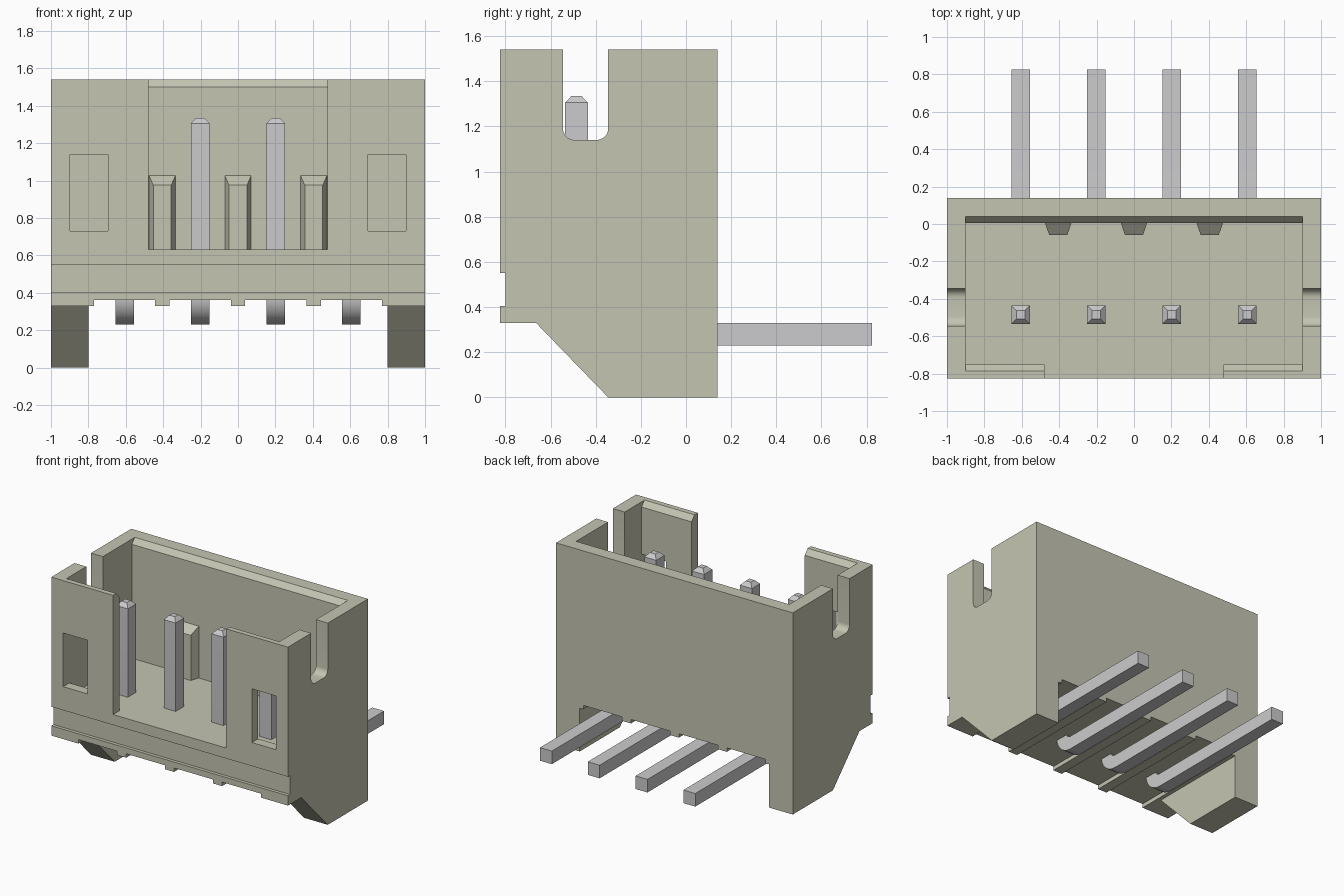
import bpy, bmesh, math
from mathutils import Vector

if "Cube" in bpy.data.objects:
    bpy.data.objects.remove(bpy.data.objects["Cube"], do_unlink=True)


def make_material(name, rgb):
    mat = bpy.data.materials.new(name)
    mat.use_nodes = True
    mat.diffuse_color = (*rgb, 1)
    mat.node_tree.nodes["Principled BSDF"].inputs["Base Color"].default_value = (*rgb, 1)
    return mat


PLASTIC = make_material("ivory plastic", (0.56, 0.56, 0.45))
METAL = make_material("pale grey metal", (0.60, 0.60, 0.61))


def finish(name, bm, mat):
    bmesh.ops.recalc_face_normals(bm, faces=bm.faces)
    mesh = bpy.data.meshes.new(name)
    bm.to_mesh(mesh)
    bm.free()
    mesh.materials.append(mat)
    obj = bpy.data.objects.new(name, mesh)
    bpy.context.collection.objects.link(obj)
    return obj


def prism(name, profile, axis, lo, hi, mat=PLASTIC):
    """Extrude a 2D profile along x, y or z; the profile uses the other two axes in order."""
    place = {"x": lambda p: (lo, p[0], p[1]),
             "y": lambda p: (p[0], lo, p[1]),
             "z": lambda p: (p[0], p[1], lo)}[axis]
    step = Vector([(hi - lo) * (axis == a) for a in "xyz"])
    bm = bmesh.new()
    face = bm.faces.new([bm.verts.new(place(p)) for p in profile])
    new = bmesh.ops.extrude_face_region(bm, geom=[face])["geom"]
    bmesh.ops.translate(bm, vec=step, verts=[v for v in new if isinstance(v, bmesh.types.BMVert)])
    return finish(name, bm, mat)


def rect(a0, b0, a1, b1):
    return [(a0, b0), (a1, b0), (a1, b1), (a0, b1)]


def cut(target, cutter):
    mod = target.modifiers.new("cut", "BOOLEAN")
    mod.operation, mod.solver, mod.object = "DIFFERENCE", "EXACT", cutter
    deps = bpy.context.evaluated_depsgraph_get()
    mesh = bpy.data.meshes.new_from_object(target.evaluated_get(deps))
    target.modifiers.clear()
    target.data = mesh
    bpy.data.objects.remove(cutter, do_unlink=True)


def smooth(obj):
    bpy.ops.object.select_all(action="DESELECT")
    obj.select_set(True)
    bpy.context.view_layer.objects.active = obj
    bpy.ops.object.shade_smooth_by_angle(angle=math.radians(30))


FRONT, BACK, TOP, FLOOR = -0.825, 0.14, 1.54, 0.63

# Housing: side profile with front groove and sloped feet
housing = prism("housing", [
    (FRONT, TOP), (FRONT, 0.55), (-0.80, 0.55), (-0.80, 0.405), (FRONT, 0.405),
    (FRONT, 0.33), (-0.665, 0.33), (-0.345, 0), (BACK, 0), (BACK, TOP)], "x", -1, 1)

# Cavity with chamfered front and back lips
cut(housing, prism("cavity", [
    (-0.75, FLOOR), (0.005, FLOOR), (0.005, 1.5), (0.04, TOP), (0.04, 1.7),
    (-0.785, 1.7), (-0.785, TOP), (-0.75, 1.5)], "x", -0.9, 0.9))

# Wide front opening
cut(housing, prism("opening", rect(-0.478, FLOOR, 0.478, 1.7), "y", -1, -0.6))

# Front windows
for s in (-1, 1):
    cut(housing, prism("window", rect(s * 0.695, 0.73, s * 0.8995, 1.14), "y", -1, -0.6))

# Round-bottomed slot through both side walls
r, y0, y1, zb = 0.05, -0.545, -0.345, 1.14
corner = [math.pi / 2 * i / 8 for i in range(9)]
slot = [(y0, 1.7)]
slot += [(y0 + r - r * math.cos(a), zb + r - r * math.sin(a)) for a in corner]
slot += [(y1 - r + r * math.sin(a), zb + r - r * math.cos(a)) for a in corner]
slot += [(y1, 1.7)]
cut(housing, prism("slot", slot, "x", -1.2, 1.2))

# Space between the feet, leaving standoff ribs on the underside
under = [(-0.8, -0.2), (-0.8, 0.33), (-0.77, 0.33), (-0.77, 0.36)]
for c in (-0.405, 0, 0.405):
    under += [(c - 0.038, 0.36), (c - 0.038, 0.33), (c + 0.038, 0.33), (c + 0.038, 0.36)]
under += [(-x, z) for x, z in reversed(under[:4])]
cut(housing, prism("underside", under, "y", -1, 0.4))
smooth(housing)

# Tapered key ribs on the inner back wall, with sloped tops
for i, c in enumerate((-0.405, 0, 0.405)):
    rib = prism(f"key_rib_{i + 1}", [
        (c - 0.072, 0.01), (c - 0.048, -0.06), (c + 0.048, -0.06), (c + 0.072, 0.01)],
        "z", FLOOR - 0.01, 1.03)
    for v in rib.data.vertices:
        if v.co.z > 1 and v.co.y < 0:
            v.co.z = 0.975


# Bent square pins with tapered tips, swept as rings (y, z, angle, half width)
def pin(name, x, half=0.05, bend=0.1):
    py, pz = -0.485, 0.28
    cy, cz = py + bend, pz + bend
    rings = [(py, 1.335, 0, 0.022), (py, 1.305, 0, half)]
    for i in range(11):
        a = math.pi / 2 * i / 10
        rings.append((cy - bend * math.cos(a), cz - bend * math.sin(a), a, half))
    rings.append((0.825, pz, math.pi / 2, half))
    bm = bmesh.new()
    loops = []
    for y, z, a, h in rings:
        n = Vector((0, math.cos(a), math.sin(a)))
        loops.append([bm.verts.new(Vector((x + sx * h, y, z)) + n * sn * h)
                      for sx, sn in ((-1, -1), (1, -1), (1, 1), (-1, 1))])
    for l0, l1 in zip(loops, loops[1:]):
        for k in range(4):
            j = (k + 1) % 4
            bm.faces.new((l0[k], l0[j], l1[j], l1[k]))
    bm.faces.new(loops[0])
    bm.faces.new(loops[-1])
    smooth(finish(name, bm, METAL))


for i in range(4):
    pin(f"pin_{i + 1}", (i - 1.5) * 0.404)
